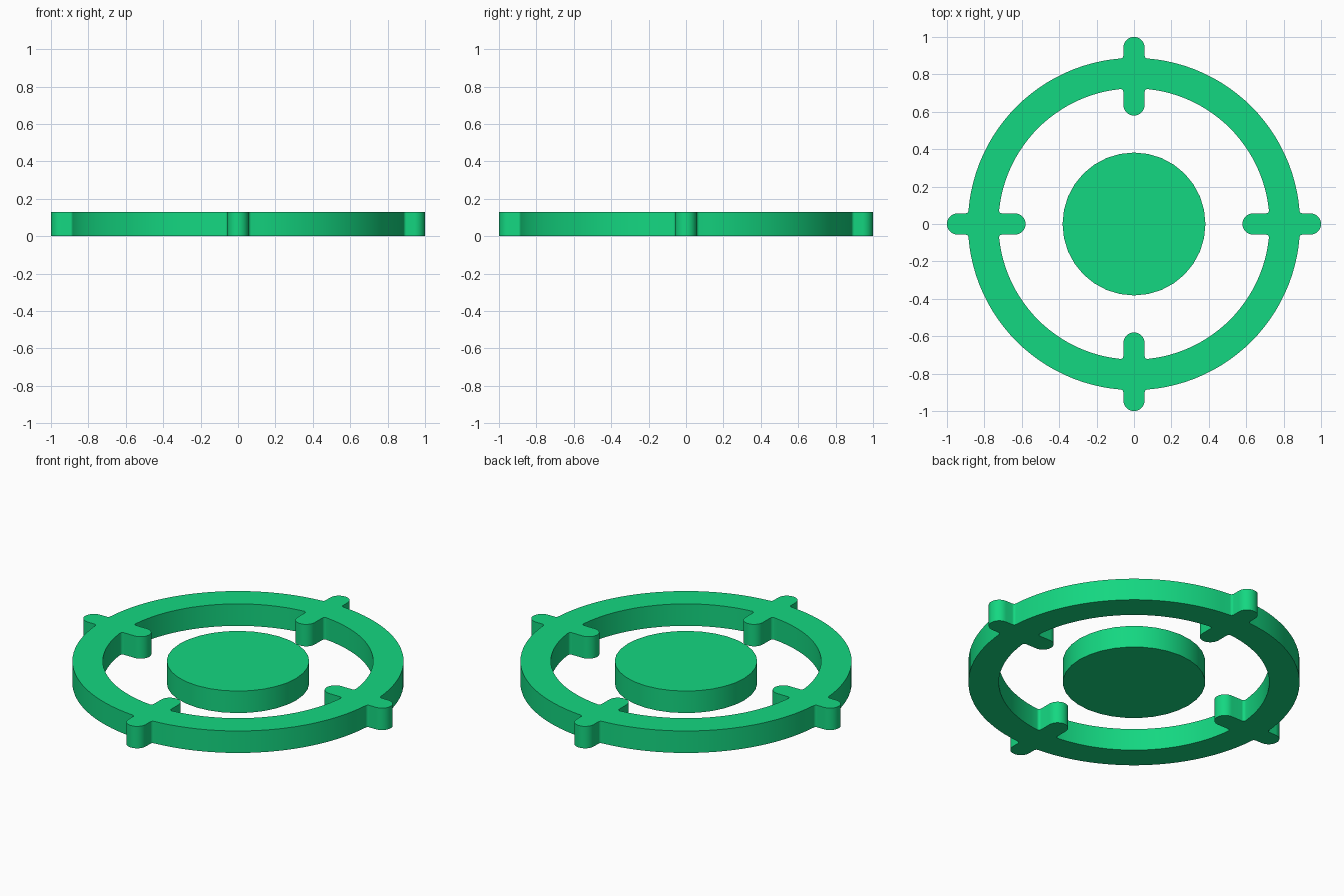
import bpy
from math import sin, cos, pi, sqrt, atan2

if "Cube" in bpy.data.objects:
    bpy.data.objects.remove(bpy.data.objects["Cube"])

H = 0.13                 # thickness
W, F = 0.057, 0.015      # tick half width, fillet radius


def arc(cx, cy, r, a0, a1, n):
    return [(cx + r * cos(a0 + (a1 - a0) * i / n),
             cy + r * sin(a0 + (a1 - a0) * i / n)) for i in range(n + 1)]


def outline(radius, tip, s):
    """Circle with four rounded ticks; s=1 points outward, s=-1 inward."""
    # half of one tick: rounded cap, fillet, then ring arc to 45 degrees
    cap = [(tip - s * W + s * (x), y) for x, y in arc(0, 0, W, 0, pi / 2, 8)]
    cy = W + F
    cx = sqrt((radius + s * F) ** 2 - cy ** 2)
    a = atan2(cy, cx)
    fillet = arc(cx, cy, F, -pi / 2, a - pi if s > 0 else a, 5)
    ring_arc = arc(0, 0, radius, a, pi / 4, 12)[1:]
    half = cap + fillet + ring_arc
    tick = [(x, -y) for x, y in half[:0:-1]] + half[:-1]
    pts = []
    for k in range(4):
        c, d = cos(k * pi / 2), sin(k * pi / 2)
        pts += [(x * c - y * d, x * d + y * c) for x, y in tick]
    return pts


green = bpy.data.materials.new("green")
green.diffuse_color = (0.007, 0.68, 0.22, 1)
green.use_nodes = True
green.node_tree.nodes["Principled BSDF"].inputs["Base Color"].default_value = green.diffuse_color

# Crosshair ring with ticks: filled 2D curve, extruded
curve = bpy.data.curves.new("crosshair_ring", 'CURVE')
curve.dimensions = '2D'
curve.fill_mode = 'BOTH'
curve.extrude = H / 2
for pts in (outline(0.888, 1.0, 1), outline(0.725, 0.58, -1)):
    spline = curve.splines.new('POLY')
    spline.points.add(len(pts) - 1)
    for p, (x, y) in zip(spline.points, pts):
        p.co = (x, y, 0, 1)
    spline.use_cyclic_u = True
ring = bpy.data.objects.new("crosshair_ring", curve)
ring.location.z = H / 2
bpy.context.collection.objects.link(ring)
bpy.ops.object.select_all(action='DESELECT')
ring.select_set(True)
bpy.context.view_layer.objects.active = ring
bpy.ops.object.convert(target='MESH')
ring = bpy.context.object

# Centre disc
bpy.ops.mesh.primitive_cylinder_add(vertices=32, radius=0.382, depth=H,
                                    location=(0, 0, H / 2))
disc = bpy.context.object
disc.name = "centre_disc"

for ob in (ring, disc):
    ob.data.materials.clear()
    ob.data.materials.append(green)
    bpy.ops.object.select_all(action='DESELECT')
    ob.select_set(True)
    bpy.context.view_layer.objects.active = ob
    bpy.ops.object.shade_smooth_by_angle(angle=pi / 6)
